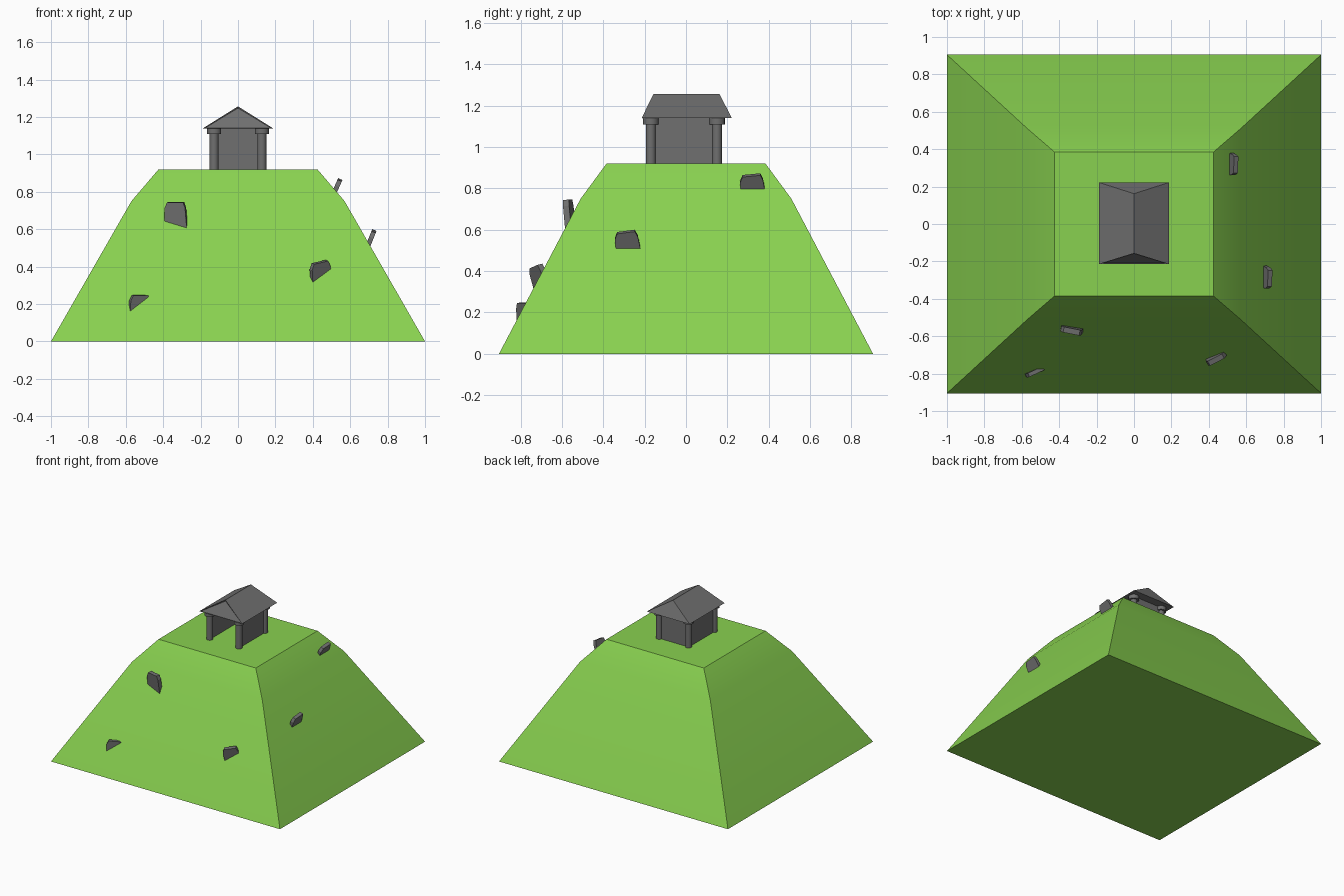
import bpy, bmesh
from math import radians
from mathutils import Matrix, Vector, Euler

cube = bpy.data.objects.get("Cube")
if cube:
    bpy.data.objects.remove(cube, do_unlink=True)


def material(name, color):
    m = bpy.data.materials.new(name)
    m.use_nodes = True
    m.diffuse_color = color
    m.node_tree.nodes["Principled BSDF"].inputs["Base Color"].default_value = color
    return m


GRASS = material("grass green", (0.25, 0.64, 0.08, 1))
STONE = material("stone grey", (0.16, 0.16, 0.16, 1))


def finish(name, bm, mat, smooth=False):
    bmesh.ops.recalc_face_normals(bm, faces=bm.faces)
    mesh = bpy.data.meshes.new(name)
    bm.to_mesh(mesh)
    bm.free()
    mesh.materials.append(mat)
    ob = bpy.data.objects.new(name, mesh)
    bpy.context.collection.objects.link(ob)
    if smooth:
        bpy.ops.object.select_all(action="DESELECT")
        ob.select_set(True)
        bpy.context.view_layer.objects.active = ob
        bpy.ops.object.shade_smooth_by_angle(angle=radians(30))
    return ob


def box(name, center, size):
    bm = bmesh.new()
    bmesh.ops.create_cube(bm, size=1)
    bmesh.ops.scale(bm, vec=size, verts=bm.verts)
    bmesh.ops.translate(bm, vec=center, verts=bm.verts)
    return finish(name, bm, STONE)


def drum(name, x, y, z0, z1, radius):
    bm = bmesh.new()
    place = Matrix.Translation((x, y, (z0 + z1) / 2))
    bmesh.ops.create_cone(bm, cap_ends=True, segments=16, radius1=radius,
                          radius2=radius, depth=z1 - z0, matrix=place)
    return finish(name, bm, STONE, smooth=True)


# Hill: stacked rectangular rings
TOP = 0.92
bm = bmesh.new()
rings = []
for hx, hy, z in ((1, 0.905, 0), (0.57, 0.51, 0.75), (0.425, 0.385, TOP)):
    rings.append([bm.verts.new((sx * hx, sy * hy, z))
                  for sx, sy in ((-1, -1), (1, -1), (1, 1), (-1, 1))])
for low, high in zip(rings, rings[1:]):
    for i in range(4):
        j = (i + 1) % 4
        bm.faces.new((low[i], low[j], high[j], high[i]))
bm.faces.new(rings[0])
bm.faces.new(rings[-1])
finish("hill", bm, GRASS, smooth=True)

# Temple columns with capitals
EAVE = 1.14
for side, x in (("left", 0.128), ("right", -0.128)):
    for end, y in (("front", -0.17), ("back", 0.15)):
        drum(f"{end}_{side}_column", x, y, TOP, EAVE, 0.024)
        drum(f"{end}_{side}_capital", x, y, EAVE - 0.03, EAVE, 0.038)
    box(f"{side}_wall", (x, -0.01, (TOP + EAVE) / 2), (0.012, 0.32, EAVE - TOP))
box("back_wall", (0, 0.15, (TOP + EAVE) / 2), (0.256, 0.012, EAVE - TOP))

# Roof: ridge shorter than the eaves, front gable recessed
bm = bmesh.new()
fl, fr, br, bl = [bm.verts.new((x, y, EAVE)) for x, y in
                  ((-0.187, -0.215), (0.187, -0.215), (0.187, 0.222), (-0.187, 0.222))]
rf, rb = [bm.verts.new((0, y, 1.257)) for y in (-0.157, 0.162)]
gable = bm.faces.new((fl, fr, rf))
for corners in ((fr, br, rb, rf), (br, bl, rb), (bl, fl, rf, rb), (fl, bl, br, fr)):
    bm.faces.new(corners)
bm.normal_update()
bmesh.ops.inset_individual(bm, faces=[gable], thickness=0.008, depth=-0.006)
finish("roof", bm, STONE)


# Rocks: chipped slabs set into the slopes, placed by the centre of the top edge
def rock(name, top, yaw, lean, roll, thick=0.03):
    outline = ((-0.06, -0.14), (-0.057, -0.03), (-0.042, 0),
               (0.045, 0), (0.055, -0.03), (0.062, -0.14))
    bm = bmesh.new()
    face = bm.faces.new([bm.verts.new((u, -thick / 2, w)) for u, w in outline])
    back = bmesh.ops.extrude_face_region(bm, geom=[face])
    verts = [v for v in back["geom"] if isinstance(v, bmesh.types.BMVert)]
    bmesh.ops.translate(bm, vec=(0, thick, 0), verts=verts)
    turn = (Matrix.Rotation(radians(yaw), 4, "Z") @ Matrix.Rotation(radians(lean), 4, "X")
            @ Matrix.Rotation(radians(roll), 4, "Y"))
    bm.transform(Matrix.Translation(top) @ turn)
    finish(name, bm, STONE)


rock("front_upper_rock", (-0.335, -0.573, 0.745), -11, 6, 0)
rock("front_lower_rock", (-0.525, -0.79, 0.247), 25, 4, 0, 0.022)
rock("front_left_rock", (0.437, -0.727, 0.424), 30, 12, -12, 0.028)
rock("left_middle_rock", (0.727, -0.292, 0.59), 90, 22, -8, 0.025)
rock("left_upper_rock", (0.545, 0.315, 0.864), 90, 24, -6, 0.025)
